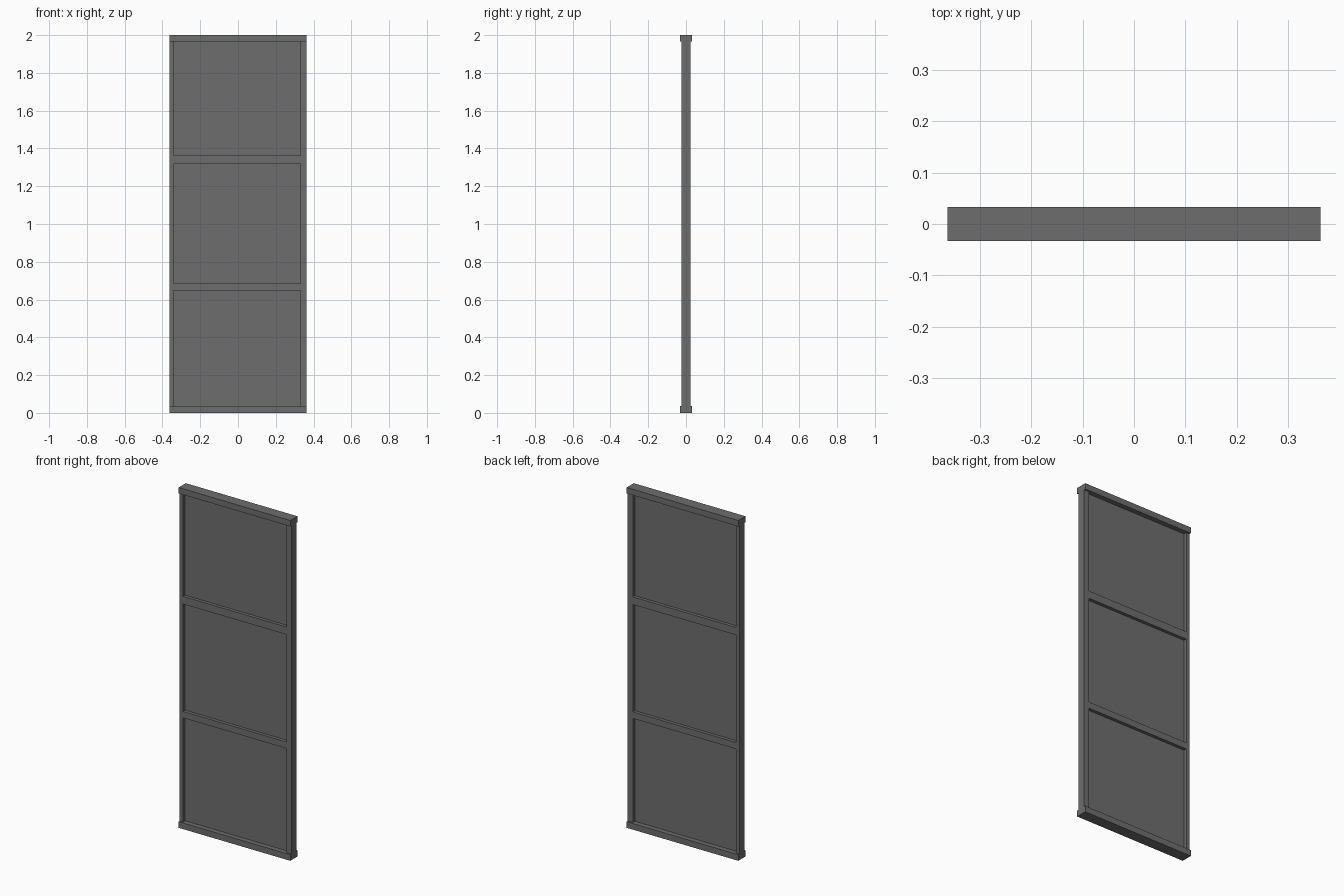
import bpy

cube = bpy.data.objects.get("Cube")
if cube:
    bpy.data.objects.remove(cube, do_unlink=True)

# One dark grey for the whole panel
grey = bpy.data.materials.new("dark_grey")
grey.use_nodes = True
colour = (0.155, 0.155, 0.155, 1)
grey.diffuse_color = colour
grey.node_tree.nodes["Principled BSDF"].inputs["Base Color"].default_value = colour


def box(name, x, y, z):
    """Flat-sided box from (low, high) pairs along each axis."""
    bpy.ops.mesh.primitive_cube_add(size=1)
    ob = bpy.context.object
    ob.name = name
    ob.data.name = name
    for v in ob.data.vertices:
        v.co = [lo + (c + 0.5) * (hi - lo) for c, (lo, hi) in zip(v.co, (x, y, z))]
    ob.data.materials.append(grey)
    return ob


half_width = 0.363
rail_depth = (-0.033, 0.033)
frame_depth = (-0.023, 0.023)
left_inner, right_inner = 0.33, -0.341
bottom_top, top_bottom = 0.036, 1.965

# Deep rails capping the top and bottom
box("bottom_rail", (-half_width, half_width), rail_depth, (0, bottom_top))
box("top_rail", (-half_width, half_width), rail_depth, (top_bottom, 2))

# Upright stiles
box("left_stile", (left_inner, half_width), frame_depth, (bottom_top, top_bottom))
box("right_stile", (-half_width, right_inner), frame_depth, (bottom_top, top_bottom))

# Crossbars flush with the stiles
bars = {"lower": (0.648, 0.686), "upper": (1.317, 1.362)}
for level, span in bars.items():
    box(level + "_crossbar", (right_inner, left_inner), frame_depth, span)

# Thin infill panels between the bars
openings = {
    "lower": (bottom_top, bars["lower"][0]),
    "middle": (bars["lower"][1], bars["upper"][0]),
    "upper": (bars["upper"][1], top_bottom),
}
for level, span in openings.items():
    box(level + "_panel", (right_inner, left_inner), (-0.004, 0.004), span)
